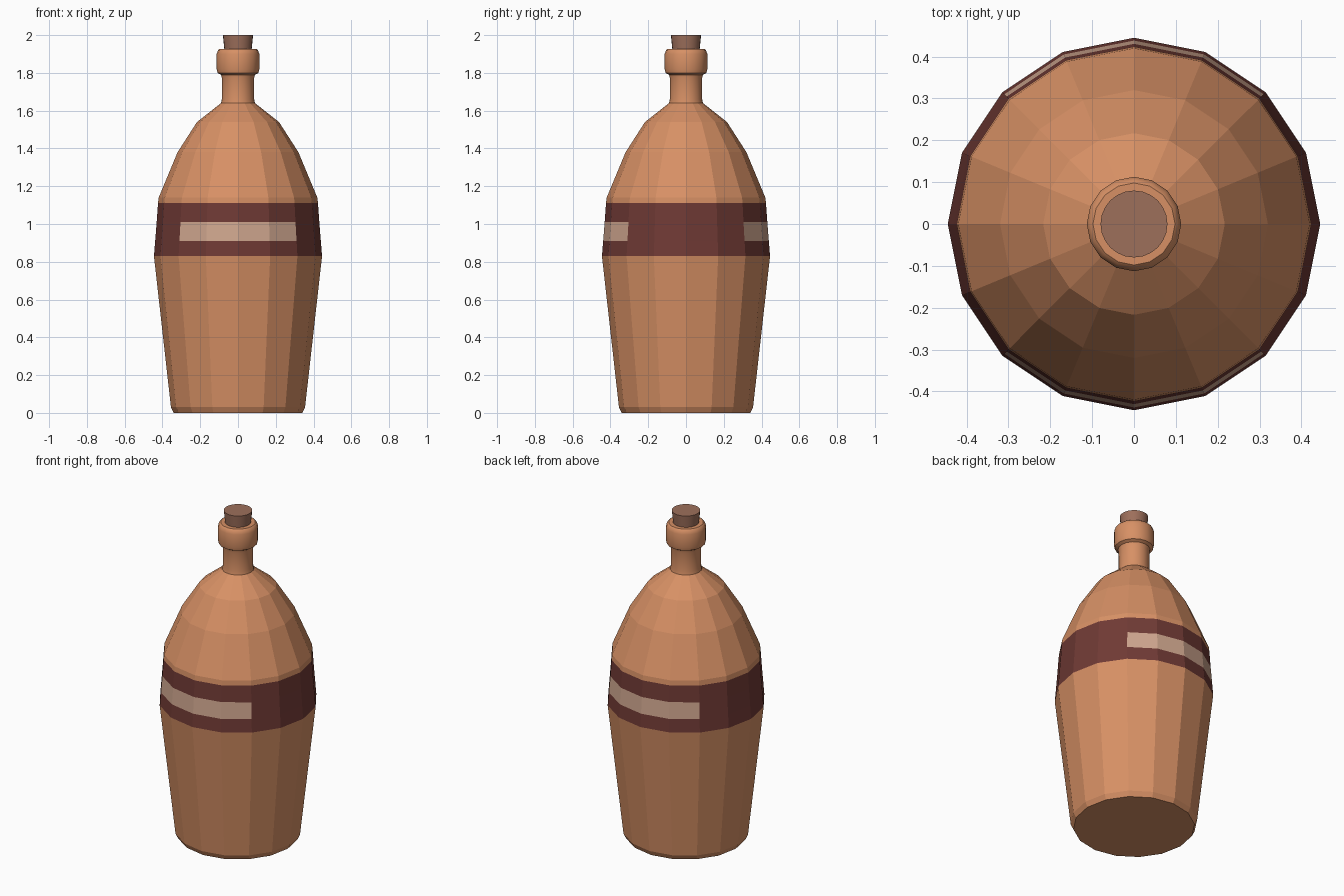
import bpy, bmesh
from math import cos, sin, pi, radians

if "Cube" in bpy.data.objects:
    bpy.data.objects.remove(bpy.data.objects["Cube"])


def material(name, rgb):
    m = bpy.data.materials.new(name)
    m.diffuse_color = (*rgb, 1)
    m.use_nodes = True
    m.node_tree.nodes["Principled BSDF"].inputs["Base Color"].default_value = m.diffuse_color
    return m


clay = material("clay", (0.68, 0.28, 0.13))
maroon = material("maroon", (0.16, 0.042, 0.035))
cream = material("cream", (0.62, 0.38, 0.27))
cork_brown = material("cork_brown", (0.34, 0.16, 0.105))


def lathe(name, profile, sides, mats, pick=None, cap_top=True, cap_bottom=True):
    """Revolve (radius, z) points; pick(row, side) chooses the material slot."""
    bm = bmesh.new()
    rings = [[bm.verts.new((r * cos(2 * pi * i / sides), r * sin(2 * pi * i / sides), z))
              for i in range(sides)] for r, z in profile]
    for row, (low, high) in enumerate(zip(rings, rings[1:])):
        for i in range(sides):
            j = (i + 1) % sides
            f = bm.faces.new((low[i], low[j], high[j], high[i]))
            f.material_index = pick(row, i) if pick else 0
    if cap_bottom:
        bm.faces.new(rings[0][::-1])
    if cap_top:
        bm.faces.new(rings[-1])
    mesh = bpy.data.meshes.new(name)
    bm.to_mesh(mesh)
    bm.free()
    for m in mats:
        mesh.materials.append(m)
    ob = bpy.data.objects.new(name, mesh)
    bpy.context.collection.objects.link(ob)
    return ob


def smooth(ob):
    bpy.ops.object.select_all(action='DESELECT')
    ob.select_set(True)
    bpy.context.view_layer.objects.active = ob
    bpy.ops.object.shade_smooth_by_angle(angle=radians(30))


# Faceted body: maroon band in rows 2-4, cream labels on front and back of row 3
def body_slot(row, side):
    if row == 3 and side % 8 in (2, 3, 4, 5):
        return 2
    return 1 if row in (2, 3, 4) else 0


body = [(0.34, 0), (0.355, 0.03), (0.445, 0.83), (0.4385, 0.91), (0.4305, 1.01),
        (0.4235, 1.11), (0.42, 1.14), (0.32, 1.38), (0.217, 1.54), (0.09, 1.64)]
lathe("bottle_body", body, 16, [clay, maroon, cream], body_slot, cap_top=False)

# Round neck with thick lip
neck = [(0.09, 1.64), (0.086, 1.66), (0.086, 1.775), (0.09, 1.79), (0.108, 1.80),
        (0.113, 1.82), (0.113, 1.90), (0.106, 1.92), (0.098, 1.927), (0.07, 1.927)]
smooth(lathe("bottle_neck", neck, 16, [clay], cap_top=False, cap_bottom=False))

# Tapered stopper
smooth(lathe("cork", [(0.07, 1.90), (0.08, 2.0)], 24, [cork_brown]))
